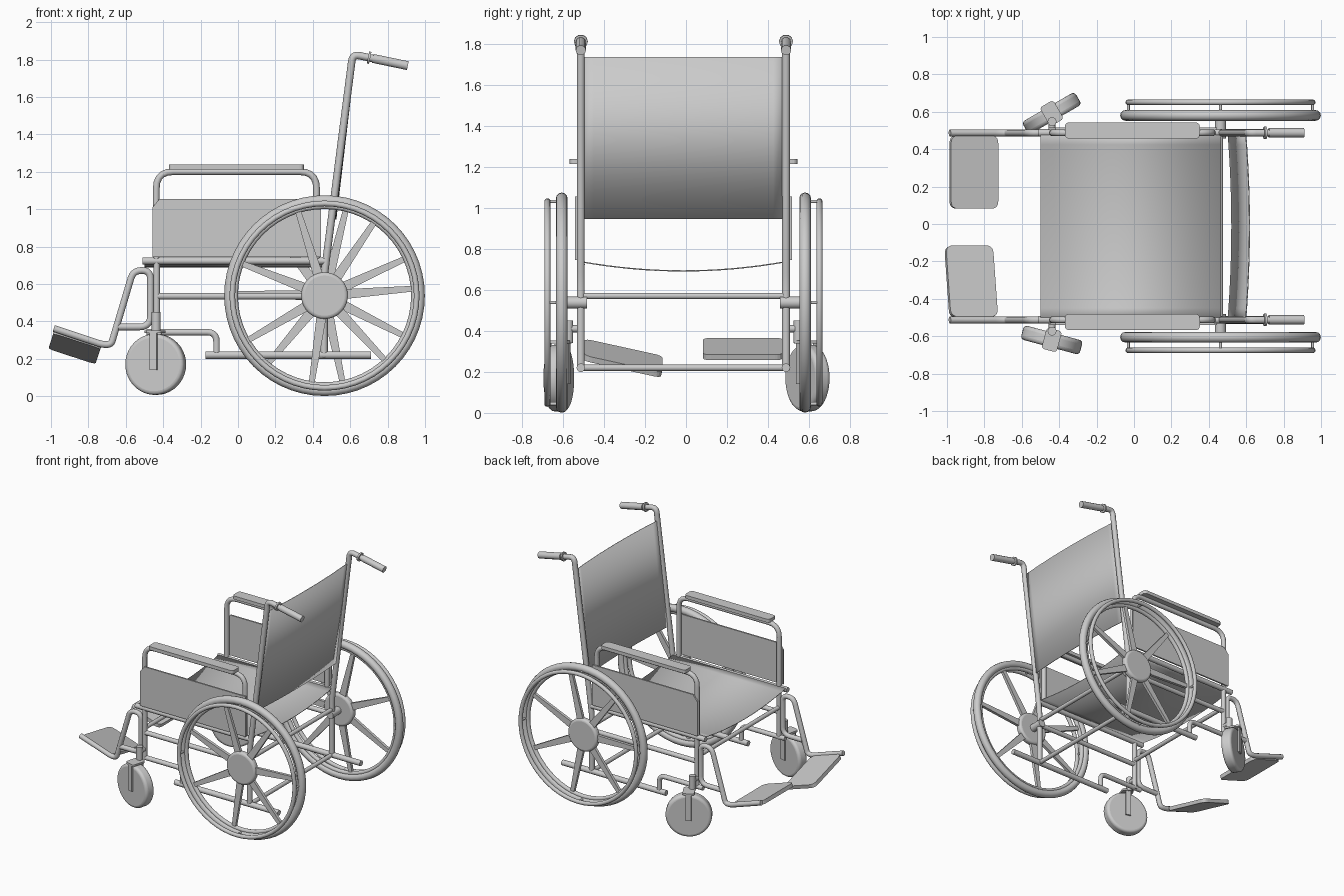
import bpy, bmesh, math
from math import sin, cos, pi, radians
from mathutils import Vector, Matrix

cube = bpy.data.objects.get("Cube")
if cube:
    bpy.data.objects.remove(cube, do_unlink=True)

GREY = (0.6, 0.6, 0.6, 1)
mat = bpy.data.materials.new("plain_grey")
mat.use_nodes = True
mat.diffuse_color = GREY
mat.node_tree.nodes["Principled BSDF"].inputs["Base Color"].default_value = GREY

MID = -0.0125      # middle plane of the chair in y
FRAME = 0.50       # side frame distance from the middle
HUB = Vector((0.4625, 0, 0.5375))


def fillet(points, radius, closed=False):
    """Round the corners of a polyline."""
    pts = [Vector(p) for p in points]
    out, n = [], len(pts)
    for i, p in enumerate(pts):
        if not closed and i in (0, n - 1):
            out.append(p)
            continue
        a, b = pts[i - 1] - p, pts[(i + 1) % n] - p
        r = min(radius, a.length * 0.48, b.length * 0.48)
        a, b = p + a.normalized() * r, p + b.normalized() * r
        for k in range(6):
            t = k / 5
            out.append(a * (1 - t) ** 2 + p * 2 * t * (1 - t) + b * t * t)
    return out


def link(name, data):
    obj = bpy.data.objects.new(name, data)
    data.materials.append(mat)
    bpy.context.collection.objects.link(obj)
    return obj


def tube(name, points, r=0.018, bend=0.05):
    """Round pipe along a path with bent corners."""
    cu = bpy.data.curves.new(name, 'CURVE')
    cu.dimensions = '3D'
    cu.bevel_depth, cu.bevel_resolution, cu.use_fill_caps = r, 3, True
    path = fillet(points, bend)
    sp = cu.splines.new('POLY')
    sp.points.add(len(path) - 1)
    for q, p in zip(sp.points, path):
        q.co = (*p, 1)
    return link(name, cu)


def side_tube(name, y, xz, r=0.018, bend=0.05):
    return tube(name, [(x, y, z) for x, z in xz], r, bend)


def plate(name, outline, origin, u, v, thick, radius=0.0):
    """Flat part: a 2D outline on axes u, v, thickened both ways."""
    u, v = Vector(u).normalized(), Vector(v).normalized()
    n = u.cross(v)
    flat = fillet([(a, b, 0) for a, b in outline], radius, True) if radius else [Vector((a, b, 0)) for a, b in outline]
    bm = bmesh.new()
    low, high = [[bm.verts.new(Vector(origin) + u * p.x + v * p.y + n * h) for p in flat]
                 for h in (-thick / 2, thick / 2)]
    bm.faces.new(low[::-1])
    bm.faces.new(high)
    for i in range(len(flat)):
        j = (i + 1) % len(flat)
        bm.faces.new((low[i], low[j], high[j], high[i]))
    bmesh.ops.recalc_face_normals(bm, faces=bm.faces)
    me = bpy.data.meshes.new(name)
    bm.to_mesh(me)
    bm.free()
    return link(name, me)


def rect(a0, a1, b0, b1):
    return [(a0, b0), (a1, b0), (a1, b1), (a0, b1)]


def finish(name):
    obj = bpy.context.object
    obj.name = name
    obj.data.materials.append(mat)
    bpy.ops.object.shade_smooth_by_angle(angle=radians(40))
    return obj


def disc(name, loc, r, depth, turn=0.0, bevel=0.0):
    """Round disc whose axle lies along y, turned about z."""
    bpy.ops.mesh.primitive_cylinder_add(vertices=40, radius=r, depth=depth, location=loc,
                                        rotation=(pi / 2, 0, turn))
    obj = bpy.context.object
    if bevel:
        mod = obj.modifiers.new("rounded_edge", 'BEVEL')
        mod.width, mod.segments = bevel, 4
    return finish(name)


def ring(name, y, major, minor):
    bpy.ops.mesh.primitive_torus_add(major_segments=56, minor_segments=12, major_radius=major,
                                     minor_radius=minor, location=(HUB.x, y, HUB.z), rotation=(pi / 2, 0, 0))
    return finish(name)


def sling(name, point, steps=16):
    """Thin hanging cloth; point(t, e) gives edge e at position t from -1 to 1."""
    bm = bmesh.new()
    rows = [[bm.verts.new(point(-1 + 2 * i / steps, e)) for e in (0, 1)] for i in range(steps + 1)]
    for a, b in zip(rows, rows[1:]):
        bm.faces.new((a[0], a[1], b[1], b[0])).smooth = True
    me = bpy.data.meshes.new(name)
    bm.to_mesh(me)
    bm.free()
    obj = link(name, me)
    mod = obj.modifiers.new("cloth_thickness", 'SOLIDIFY')
    mod.thickness, mod.offset = 0.006, 0
    return obj


# Cloth seat and backrest
sling("seat", lambda t, e: (-0.50 + 0.965 * e, MID + t * FRAME, 0.737 - 0.045 * (1 - t * t)))
sling("backrest", lambda t, e: (0.503 + 0.094 * e + 0.02 * (1 - t * t), MID + t * FRAME, 0.945 + 0.79 * e))

# Bars joining both sides
for name, x, z in (("rear_cross_bar", 0.46, 0.57), ("front_cross_bar", -0.435, 0.57),
                   ("lower_cross_bar", 0.46, 0.22)):
    tube(name, [(x, MID - FRAME, z), (x, MID + FRAME, z)], 0.016)

for side, s in (("left", 1), ("right", -1)):
    y = MID + s * FRAME

    # Side frame
    side_tube(side + "_back_post", y, [(0.46, 0.21), (0.46, 0.64), (0.603, 1.75), (0.613, 1.828), (0.90, 1.768)], 0.02)
    side_tube(side + "_hand_grip", y, [(0.72, 1.806), (0.908, 1.767)], 0.025)
    side_tube(side + "_grip_collar", y, [(0.695, 1.811), (0.707, 1.8085)], 0.034)
    side_tube(side + "_seat_rail", y, [(-0.51, 0.723), (0.47, 0.723)], 0.02)
    side_tube(side + "_middle_rail", y, [(-0.435, 0.535), (0.46, 0.535)])
    side_tube(side + "_bottom_rail", y, [(-0.175, 0.22), (0.71, 0.22)], 0.021)
    side_tube(side + "_front_post", y, [(-0.435, 0.33), (-0.435, 0.73)])
    side_tube(side + "_lower_link", y, [(-0.49, 0.342), (-0.115, 0.342), (-0.115, 0.22)])

    # Armrest with side panel
    side_tube(side + "_arm_frame", y, [(-0.437, 0.72), (-0.437, 1.20), (0.42, 1.20), (0.42, 0.72)], 0.018, 0.09)
    plate(side + "_arm_pad", rect(-0.37, 0.352, -0.043, 0.043), (0, y + s * 0.012, 1.225),
          (1, 0, 0), (0, 1, 0), 0.026, 0.025)
    plate(side + "_side_panel", [(-0.457, 0.745), (0.443, 0.745), (0.443, 1.055), (-0.42, 1.055), (-0.457, 1.01)],
          (0, y + s * 0.022, 0), (1, 0, 0), (0, 0, 1), 0.012)

    # Footrest hanger and tilted foot plate
    side_tube(side + "_foot_hanger", y, [(-0.64, 0.37), (-0.468, 0.37), (-0.468, 0.672), (-0.56, 0.672),
                                         (-0.678, 0.276), (-0.725, 0.276), (-0.985, 0.362)], 0.019, 0.06)
    slope, drop = radians(18), radians(0 if s > 0 else 13)
    along = Vector((cos(slope), 0, -sin(slope)))
    up = Vector((sin(slope), 0, cos(slope)))
    inward = Vector((0, -s, 0)) * cos(drop) - up * sin(drop)
    plate(side + "_foot_plate", rect(0, 0.265, 0.015, 0.405), (-0.982, y, 0.352), along, inward, 0.028, 0.04)

    # Caster wheel, fork and stem
    turn = radians(30 if s > 0 else -15)
    cy = 0.592 if s > 0 else -0.62
    roll, axle = Vector((cos(turn), sin(turn), 0)), Vector((-sin(turn), cos(turn), 0))
    centre = Vector((-0.44, cy, 0.17))
    disc(side + "_caster_wheel", centre, 0.163, 0.078, turn, 0.02)
    for k in (-1, 1):
        plate(side + "_fork_arm", rect(-0.02, 0.02, -0.03, 0.175), centre + axle * k * 0.048,
              roll, (0, 0, 1), 0.012)
    plate(side + "_fork_crown", rect(-0.042, 0.042, -0.058, 0.058), centre + Vector((0, 0, 0.175)),
          roll, axle, 0.014, 0.02)
    sy = MID + s * 0.56
    tube(side + "_caster_stem", [(-0.438, sy, 0.34), (-0.438, sy, 0.45)], 0.024)
    tube(side + "_stem_bracket", [(-0.438, y, 0.41), (-0.438, sy, 0.41)], 0.018)

    # Main wheel
    wy = MID + s * 0.593
    ring(side + "_tyre", wy, 0.508, 0.0285)
    ring(side + "_rim", wy, 0.479, 0.016)
    ring(side + "_hand_rim", MID + s * 0.663, 0.493, 0.015)
    disc(side + "_hub", (HUB.x, wy, HUB.z), 0.125, 0.05, 0, 0.018)
    tube(side + "_axle", [(HUB.x, y - s * 0.03, 0.5375), (HUB.x, wy, 0.5375)], 0.03)
    first = radians(24.6 if s > 0 else 4.5)
    for i in range(7):
        a = first + i * 2 * pi / 7
        plate(side + "_spoke", [(0.09, -0.027), (0.48, -0.015), (0.48, 0.015), (0.09, 0.027)],
              (HUB.x, wy, HUB.z), (cos(a), 0, sin(a)), (-sin(a), 0, cos(a)), 0.022)
    for i in range(4):
        a = i * pi / 2
        p = HUB + Vector((cos(a), 0, sin(a))) * 0.493
        tube(side + "_rim_spacer", [(p.x, wy, p.z), (p.x, MID + s * 0.663, p.z)], 0.008)
